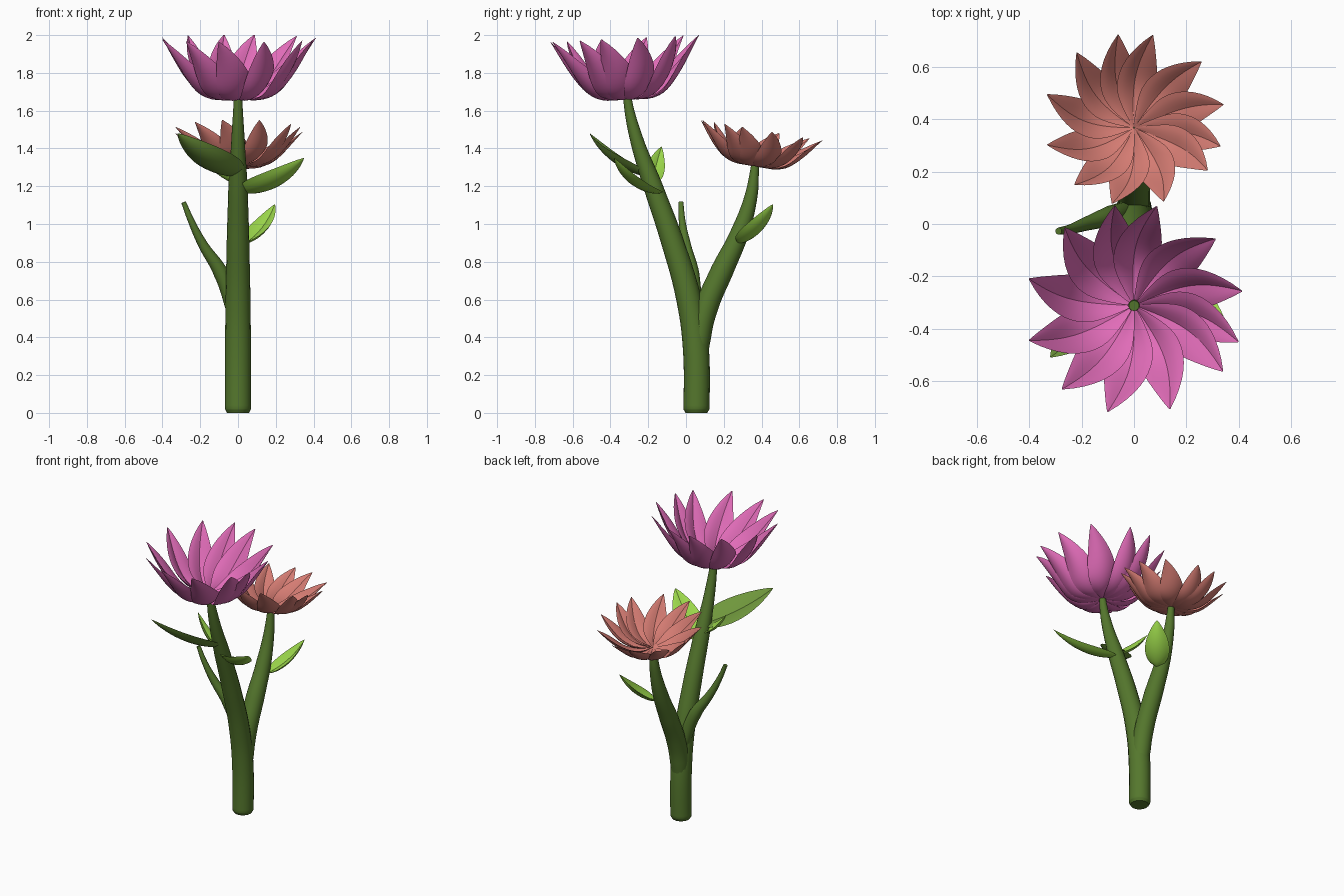
import bpy, bmesh, math
from mathutils import Vector, Matrix

cube = bpy.data.objects.get("Cube")
if cube:
    bpy.data.objects.remove(cube)


def material(name, rgb):
    m = bpy.data.materials.new(name)
    m.use_nodes = True
    m.diffuse_color = (*rgb, 1)
    m.node_tree.nodes["Principled BSDF"].inputs["Base Color"].default_value = (*rgb, 1)
    return m


STEM = material("stem green", (0.09, 0.185, 0.026))
LEAF = material("leaf green", (0.33, 0.68, 0.07))
DARK_LEAF = material("dark leaf green", (0.16, 0.31, 0.045))
PINK = material("petal pink", (0.75, 0.15, 0.48))
CORAL = material("petal coral", (0.66, 0.20, 0.17))


def bezier(points, t):
    pts = [Vector(p) for p in points]
    while len(pts) > 1:
        pts = [a.lerp(b, t) for a, b in zip(pts, pts[1:])]
    return pts[0]


def add_blade(bm, spine, normal, half_width, a, b, roll=0.0, cup=0.3, belly=0.12, rows=16):
    """Closed pointed blade with a folded midrib on top and a rounded underside."""
    peak = a / (a + b)
    top_value = peak ** a * (1 - peak) ** b
    across = [k / 4 for k in range(-4, 5)]
    rings = []
    for i in range(rows + 1):
        t = 0.005 + 0.99 * i / rows
        w = half_width * t ** a * (1 - t) ** b / top_value
        centre = bezier(spine, t)
        along = (bezier(spine, t + 0.004) - bezier(spine, t - 0.004)).normalized()
        side = Vector(normal).cross(along).normalized()
        side = Matrix.Rotation(roll, 3, along) @ side
        up = along.cross(side)
        section = [(s, cup * math.sin(abs(s) * math.pi / 2)) for s in across]
        section += [(s, (cup + belly) * s * s - belly) for s in across[-2:0:-1]]
        rings.append([bm.verts.new(centre + w * (s * side + h * up)) for s, h in section])
    n = len(rings[0])
    for r, q in zip(rings, rings[1:]):
        for k in range(n):
            bm.faces.new((r[k], r[(k + 1) % n], q[(k + 1) % n], q[k]))
    bm.faces.new(rings[0])
    bm.faces.new(rings[-1])


def finish(name, bm, mat):
    bmesh.ops.recalc_face_normals(bm, faces=bm.faces)
    mesh = bpy.data.meshes.new(name)
    bm.to_mesh(mesh)
    bm.free()
    mesh.materials.append(mat)
    obj = bpy.data.objects.new(name, mesh)
    bpy.context.collection.objects.link(obj)
    select(obj)
    smooth()


def select(obj):
    bpy.ops.object.select_all(action='DESELECT')
    obj.select_set(True)
    bpy.context.view_layer.objects.active = obj


def smooth():
    bpy.ops.object.shade_smooth_by_angle(angle=math.radians(38))


def stem(name, points):
    """Tapered tube through (x, y, z, radius) points."""
    curve = bpy.data.curves.new(name, 'CURVE')
    curve.dimensions = '3D'
    curve.bevel_depth = 1
    curve.bevel_resolution = 6
    curve.resolution_u = 8
    curve.use_fill_caps = True
    spline = curve.splines.new('BEZIER')
    spline.bezier_points.add(len(points) - 1)
    for p, (x, y, z, r) in zip(spline.bezier_points, points):
        p.co = (x, y, z)
        p.radius = r
        p.handle_left_type = p.handle_right_type = 'AUTO'
    curve.materials.append(STEM)
    obj = bpy.data.objects.new(name, curve)
    bpy.context.collection.objects.link(obj)
    select(obj)
    bpy.ops.object.convert(target='MESH')
    smooth()


def flower(name, centre, scale, tilt, mat):
    """Bowl of overlapping petals, each rolled over its neighbour."""
    bm = bmesh.new()
    spine = [(0, 0, 0.025), (0.2, 0.055, -0.02), (0.26, 0.055, 0.13), (0.405, 0, 0.335)]
    for angle in (78, 42, 10, -18, -36, -71, -104, -131, -163, 163, 129, 100):
        turn = Matrix.Rotation(math.radians(angle), 3, 'Z')
        add_blade(bm, [turn @ Vector(p) for p in spine], (0, 0, 1),
                  0.09, 0.85, 0.9, roll=math.radians(22))
    bm.transform(Matrix.Translation(centre)
                 @ Matrix.Rotation(math.radians(tilt), 4, 'X')
                 @ Matrix.Diagonal((*scale, 1)))
    finish(name, bm, mat)


def leaf(name, base, tip, half_width, normal, sag, mat=LEAF):
    bm = bmesh.new()
    base, tip = Vector(base), Vector(tip)
    # the midrib sags below the straight line
    middle = base.lerp(tip, 0.5) - sag * Vector(normal).normalized()
    add_blade(bm, [base, middle, tip], normal, half_width, 0.5, 0.85, cup=0.25, belly=0.2)
    finish(name, bm, mat)


# Stems
stem("main_stem", [(0, 0.055, 0, 0.058), (0, 0.055, 0.02, 0.069), (0, 0.053, 0.33, 0.069),
                   (0, 0.015, 0.6, 0.066), (0, -0.07, 0.9, 0.06), (0, -0.175, 1.2, 0.051),
                   (0, -0.262, 1.45, 0.035), (0, -0.308, 1.65, 0.023), (0, -0.312, 1.70, 0.02)])
stem("branch_stem", [(0, 0.055, 0.2, 0.05), (0, 0.07, 0.4, 0.062), (0, 0.105, 0.55, 0.062),
                     (0, 0.19, 0.75, 0.06), (0, 0.283, 0.95, 0.049), (0, 0.345, 1.15, 0.034),
                     (0, 0.366, 1.31, 0.021)])
stem("side_twig", [(-0.015, 0.05, 0.52, 0.04), (-0.09, 0.03, 0.74, 0.04),
                   (-0.185, 0.0, 0.89, 0.026), (-0.245, -0.02, 1.01, 0.018),
                   (-0.288, -0.027, 1.115, 0.013)])

# Flower heads
flower("front_flower", (0, -0.31, 1.65), (1.04, 1, 1), 2.8, PINK)
flower("back_flower", (0, 0.365, 1.30), (0.86, 0.83, 0.6), -9.6, CORAL)

# Leaves
leaf("large_leaf", (0.01, -0.19, 1.26), (-0.32, -0.51, 1.48), 0.105, (0.05, 0.55, 0.83),
     0.07, DARK_LEAF)
leaf("right_leaf", (0.02, -0.14, 1.17), (0.35, -0.38, 1.35), 0.09, (-0.12, 0.48, 0.85), 0.08)
leaf("small_leaf", (-0.02, -0.18, 1.22), (-0.22, -0.13, 1.41), 0.05, (0.5, 0.3, 0.8), 0.04)
leaf("branch_leaf", (0.04, 0.28, 0.9), (0.195, 0.46, 1.105), 0.078, (-0.5, -0.5, 0.7), 0.05)
